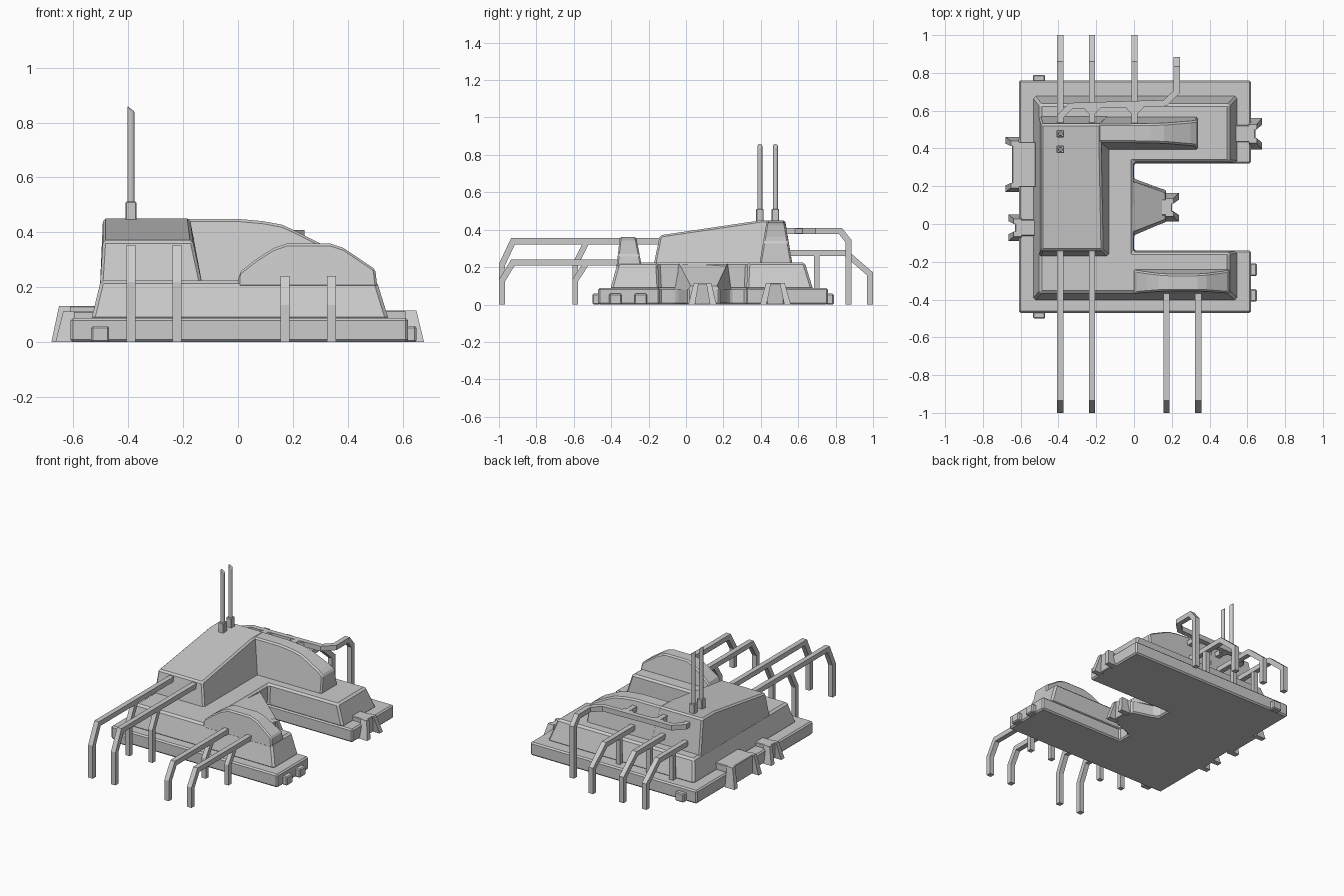
import bpy, bmesh
from math import pi
from mathutils import Vector, Matrix

if "Cube" in bpy.data.objects:
    bpy.data.objects.remove(bpy.data.objects["Cube"])


def loft(name, rings, bevel=0.0, mat=None):
    """Closed solid through rings that have equal point counts."""
    bm = bmesh.new()
    vs = [[bm.verts.new(p) for p in r] for r in rings]
    n = len(vs[0])
    for a, b in zip(vs, vs[1:]):
        for i in range(n):
            j = (i + 1) % n
            bm.faces.new((a[i], a[j], b[j], b[i]))
    bm.faces.new(vs[0])
    bm.faces.new(vs[-1])
    if mat:
        bm.transform(mat)
    bmesh.ops.recalc_face_normals(bm, faces=bm.faces)
    me = bpy.data.meshes.new(name)
    bm.to_mesh(me)
    bm.free()
    ob = bpy.data.objects.new(name, me)
    bpy.context.collection.objects.link(ob)
    if bevel:
        m = ob.modifiers.new("bevel", "BEVEL")
        m.width, m.segments, m.limit_method = bevel, 1, "ANGLE"
        m.angle_limit = 0.6
    return ob


def at(pts, z):
    return [(x, y, z) for x, y in pts]


def box(name, x0, x1, y0, y1, z0, z1, bevel=0.0):
    r = [(x0, y0), (x1, y0), (x1, y1), (x0, y1)]
    return loft(name, [at(r, z0), at(r, z1)], bevel)


def pipe(name, pts, normal, w=0.033):
    """Square bar with mitred bends along a path lying in one plane."""
    pts = [Vector(p) for p in pts]
    n = Vector(normal)
    rings = []
    for i, p in enumerate(pts):
        a = (p - pts[i - 1]).normalized() if i else None
        b = (pts[i + 1] - p).normalized() if i < len(pts) - 1 else None
        a, b = a or b, b or a
        sa, sb = a.cross(n), b.cross(n)
        m = (sa + sb).normalized()
        m = m / m.dot(sa) * w / 2
        k = n * w / 2
        rings.append([p + m + k, p - m + k, p - m - k, p + m - k])
    return loft(name, rings)


def ridge(name, profile, z0, zt, bottom, top, bevel):
    """Ridge running along x whose side walls lean in with height."""
    def y(i, z):
        return bottom[i] + (top[i] - bottom[i]) * (z - z0) / (zt - z0)
    rings = []
    for xb, x, z in profile:
        rings.append([(xb, bottom[0], z0), (xb, bottom[1], z0),
                      (x, y(1, z), z), (x, y(0, z), z)])
    return loft(name, rings, bevel)


# Base slab: C-shaped with a tongue in the notch
tongue = [(0, -.06), (.03, -.04), (.17, .01), (.17, .18), (.03, .22), (0, .24)]
base = ([(-.61, -.47), (.62, -.47), (.62, -.14), (0, -.14)] + tongue +
        [(0, .32), (.62, .32), (.62, .76), (-.61, .76)])
loft("base_slab", [at(base, 0), at(base, .088)], .009)

# Lower hull tier with leaning outer walls
low = [(-.535, -.405), (.55, -.405), (.55, -.143), (-.003, -.143),
       (-.003, .323), (.55, .323), (.55, .68), (-.535, .68)]
high = [(-.5, -.365), (.505, -.365), (.505, -.15), (-.003, -.15),
        (-.003, .33), (.505, .33), (.505, .635), (-.5, .635)]
loft("lower_hull", [at(low, .08), at(high, .225)], .012)

# Sloping tongue inside the notch
loft("notch_tongue", [
    [(-.03, -.06, .08), (0, -.06, .08), (.168, .012, .08),
     (.168, .178, .08), (0, .24, .08), (-.03, .24, .08)],
    [(-.03, -.05, .221), (.01, -.035, .215), (.165, .025, .1),
     (.165, .165, .1), (.01, .22, .215), (-.03, .23, .221)]])

# Hump on the front arm
ridge("front_hump", [(.0, .0, .23), (.01, .012, .26), (.07, .07, .305),
                     (.13, .13, .343), (.18, .18, .36), (.335, .335, .36),
                     (.385, .385, .343), (.508, .5, .265)],
      .2, .36, (-.372, -.235), (-.354, -.266), .008)

# Main tower with sloped roof
loft("tower", [
    [(-.503, -.175, .2), (-.128, -.175, .2), (-.128, .42, .2),
     (-.128, .572, .2), (-.503, .572, .2), (-.503, .42, .2)],
    [(-.492, -.14, .37), (-.165, -.14, .37), (-.175, .4, .45),
     (-.175, .53, .45), (-.492, .53, .45), (-.492, .4, .45)]], .01)

# Tower arm along the back
ridge("tower_arm", [(-.19, -.19, .449), (0, 0, .449), (.09, .09, .441),
                    (.16, .16, .428), (.2, .2, .41), (.3, .3, .36),
                    (.34, .335, .335)],
      .2, .45, (.39, .571), (.432, .529), .009)

# Front pipes with bent support legs
for i, (x, y0, z, e) in enumerate([(-.39, -.13, .338, .215), (-.222, -.13, .338, .215),
                                   (.172, -.34, .225, .13), (.34, -.34, .225, .13)]):
    pipe(f"front_pipe_{i}", [(x, y0, z), (x, -.925, z), (x, -.983, e), (x, -.983, 0)], (1, 0, 0))
    pipe(f"front_pipe_leg_{i}", [(x, -.53, z), (x, -.592, e), (x, -.592, 0)], (1, 0, 0), .031)

# Rear pipes with straight supports
for i, x in enumerate((-.39, -.222, .003)):
    pipe(f"rear_pipe_{i}", [(x, .53, .275), (x, .855, .275), (x, .983, .165), (x, .983, 0)], (1, 0, 0))
    pipe(f"rear_pipe_leg_{i}", [(x, .7, .275), (x, .7, .08)], (1, 0, 0), .03)

# Collector pipe along the back wall, dropping to the ground
zc = .393
pipe("collector_pipe", [(-.39, .53, zc), (-.39, .57, zc), (-.335, .625, zc),
                        (.165, .64, zc), (.226, .7, zc), (.226, .78, zc)], (0, 0, 1))
pipe("collector_drop", [(.226, .78, zc), (.226, .825, zc), (.226, .868, .34),
                        (.226, .868, 0)], (1, 0, 0))
for i, x in enumerate((-.222, .003)):
    pipe(f"collector_branch_{i}", [(x, .53, zc), (x, .63, zc)], (0, 0, 1))
    for s in (-1, 1):
        pipe(f"collector_gusset_{i}_{s}", [(x, .585, zc), (x + s * .04, .628, zc)], (0, 0, 1), .026)

# Antennas: square sockets with thin rods and slanted tips
for i, y in enumerate((.395, .478)):
    x = -.39
    box(f"antenna_socket_{i}", x - .02, x + .02, y - .02, y + .02, .43, .512, .004)
    oct8 = [(x + .013 * a, y + .013 * b) for a, b in
            [(-1, -.4), (-.4, -1), (.4, -1), (1, -.4), (1, .4), (.4, 1), (-.4, 1), (-1, .4)]]
    loft(f"antenna_rod_{i}", [at(oct8, .5), [(px, py, .85 - (px - x) * .8) for px, py in oct8]], .003)


# Side clamps: recessed web between two flared legs
def clamp(name, x, y, turn, w, web, d, h):
    m = Matrix.Translation((x, y, 0)) @ Matrix.Rotation(turn, 4, "Z")
    b, t = web / 2, web / 2
    loft(name + "_web", [at([(-.09, -b), (d - .045, -b), (d - .045, b), (-.09, b)], 0),
                         at([(-.09, -t), (d - .035, -t), (d - .035, t), (-.09, t)], h)], .004, m)
    for s in (-1, 1):
        o, i, ot, it = s * w / 2, s * (w / 2 - .035), s * (b + .005), s * (b - .022)
        loft(f"{name}_leg_{s}", [
            at([(d - .07, o), (d, o), (d, i), (d - .07, i)], 0),
            at([(d - .07, ot), (d - .028, ot), (d - .028, it), (d - .07, it)], h)], 0, m)


clamp("left_clamp_large", -.61, .315, pi, .29, .24, .07, .132)
clamp("left_clamp_small", -.61, -.02, pi, .14, .085, .055, .112)
clamp("right_clamp", .62, .478, 0, .165, .09, .058, .115)
clamp("tongue_clamp", .17, .088, 0, .15, .085, .067, .113)

# Small service boxes around the base
box("front_service_box", -.535, -.47, -.5, -.46, 0, .058, .006)
box("rear_service_box", -.535, -.47, .75, .79, 0, .058, .006)
for i, y in enumerate((-.378, -.242)):
    box(f"right_service_box_{i}", .61, .65, y - .033, y + .033, 0, .058, .006)
